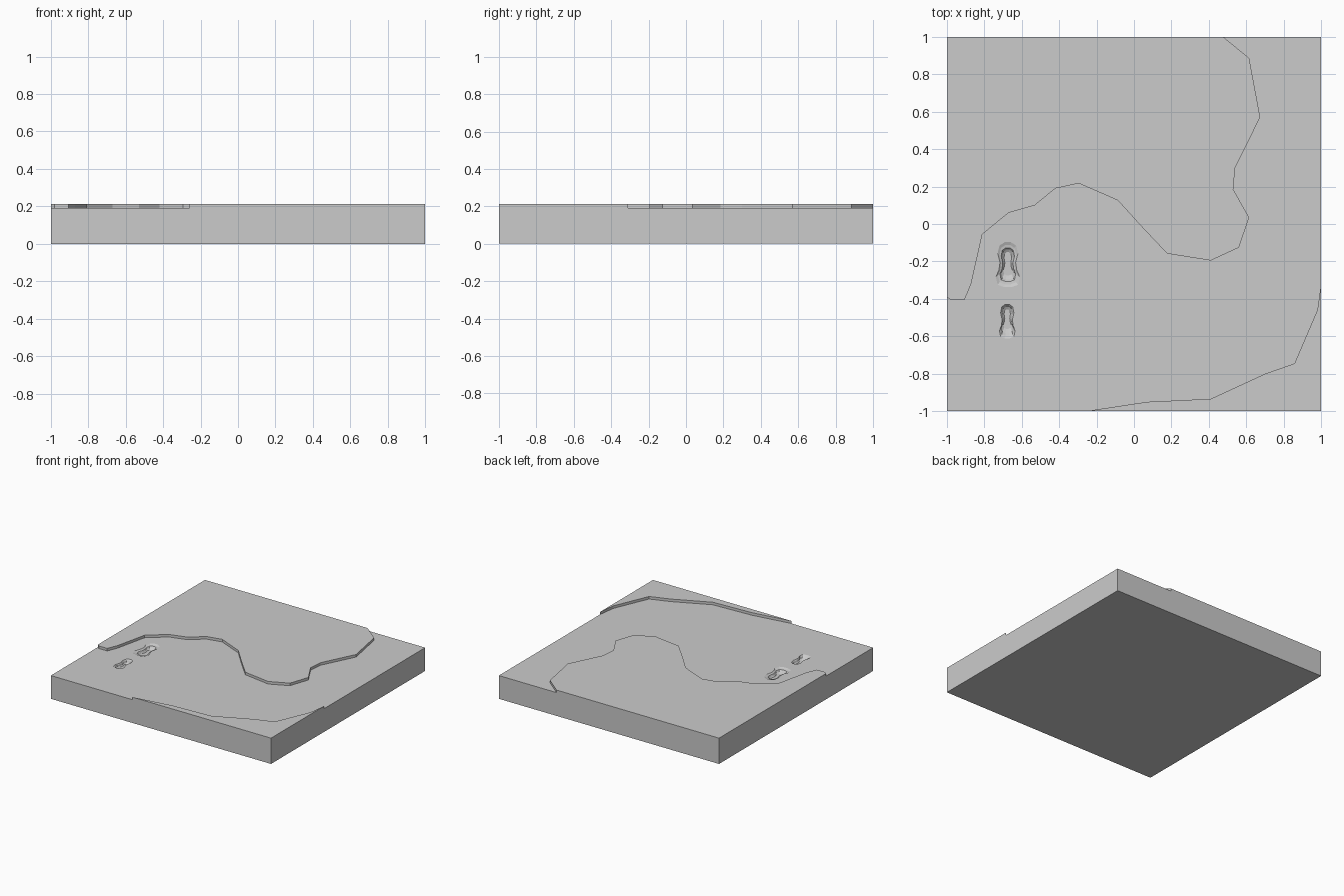
import bpy, bmesh

TOP, BED = 0.212, 0.191

cube = bpy.data.objects.get("Cube")
if cube:
    bpy.data.objects.remove(cube)

grey = bpy.data.materials.new("plain grey")
grey.use_nodes = True
colour = (0.6, 0.6, 0.6, 1)
grey.diffuse_color = colour
grey.node_tree.nodes["Principled BSDF"].inputs["Base Color"].default_value = colour


def loft(name, rings):
    """Closed solid skinned through rings of 3D points."""
    bm = bmesh.new()
    loops = [[bm.verts.new(p) for p in ring] for ring in rings]
    n = len(loops[0])
    for a, b in zip(loops, loops[1:]):
        for i in range(n):
            j = (i + 1) % n
            bm.faces.new((a[i], a[j], b[j], b[i]))
    bm.faces.new(loops[0])
    bm.faces.new(loops[-1])
    bmesh.ops.recalc_face_normals(bm, faces=bm.faces)
    mesh = bpy.data.meshes.new(name)
    bm.to_mesh(mesh)
    bm.free()
    mesh.materials.append(grey)
    obj = bpy.data.objects.new(name, mesh)
    bpy.context.collection.objects.link(obj)
    return obj


def prism(name, outline, low, high):
    return loft(name, [[(x, y, z) for x, y in outline] for z in (low, high)])


def carve(target, cutter):
    cutter.hide_render = True
    mod = target.modifiers.new("carve", "BOOLEAN")
    mod.operation, mod.solver, mod.object = "DIFFERENCE", "EXACT", cutter
    bpy.context.view_layer.objects.active = target
    bpy.ops.object.modifier_apply(modifier=mod.name)
    bpy.data.objects.remove(cutter)


# Square ground tile
tile = prism("ground_tile", [(-1, -1), (1, -1), (1, 1), (-1, 1)], 0, TOP)

# Sunken path winding between the two raised banks
back_bank = [(-1.1, -.38), (-1, -.39), (-.98, -.405), (-.905, -.405), (-.87, -.32),
             (-.81, -.055), (-.67, .06), (-.53, .1), (-.42, .19), (-.295, .217),
             (-.086, .126), (.037, -.01), (.177, -.158), (.41, -.195), (.56, -.126),
             (.615, .035), (.53, .185), (.54, .3), (.674, .57), (.615, .886),
             (.476, 1), (.36, 1.1)]
front_bank = [(1.1, 1.1), (1.1, .2), (1, -.31), (.98, -.458), (.857, -.745), (.7, -.8),
              (.41, -.934), (.07, -.95), (-.26, -1), (-.6, -1.1), (-1.1, -1.1)]
carve(tile, prism("path_cutter", back_bank + front_bank, BED, TOP + .1))

# Footprint outline, waisted between ball and heel
half = [(.25, 1), (.7, .85), (.85, .5), (.65, .1), (.75, -.25), (1, -.55), (.85, -.9), (.3, -1)]
foot = half + [(-x, y) for x, y in reversed(half)]


def hollow(name, cx, cy, levels):
    """Stepped hollow; each level is half width, half length, y shift, depth."""
    rings = [[(cx + x * w, cy + dy + y * l, BED - depth) for x, y in foot]
             for w, l, dy, depth in levels]
    carve(tile, loft(name, rings))


# Larger print with a shallow trampled rim, and a smaller plain print
hollow("large_print_cutter", -.674, -.217,
       [(.067, .124, 0, -.005), (.064, .12, 0, 0), (.052, .105, 0, .006), (.042, .09, 0, .008),
        (.034, .08, 0, .02), (.024, .062, .005, .028)])
hollow("small_print_cutter", -.677, -.52,
       [(.044, .094, 0, -.005), (.042, .091, 0, 0), (.034, .08, .004, .008),
        (.03, .07, .008, .02), (.02, .052, .012, .028)])
